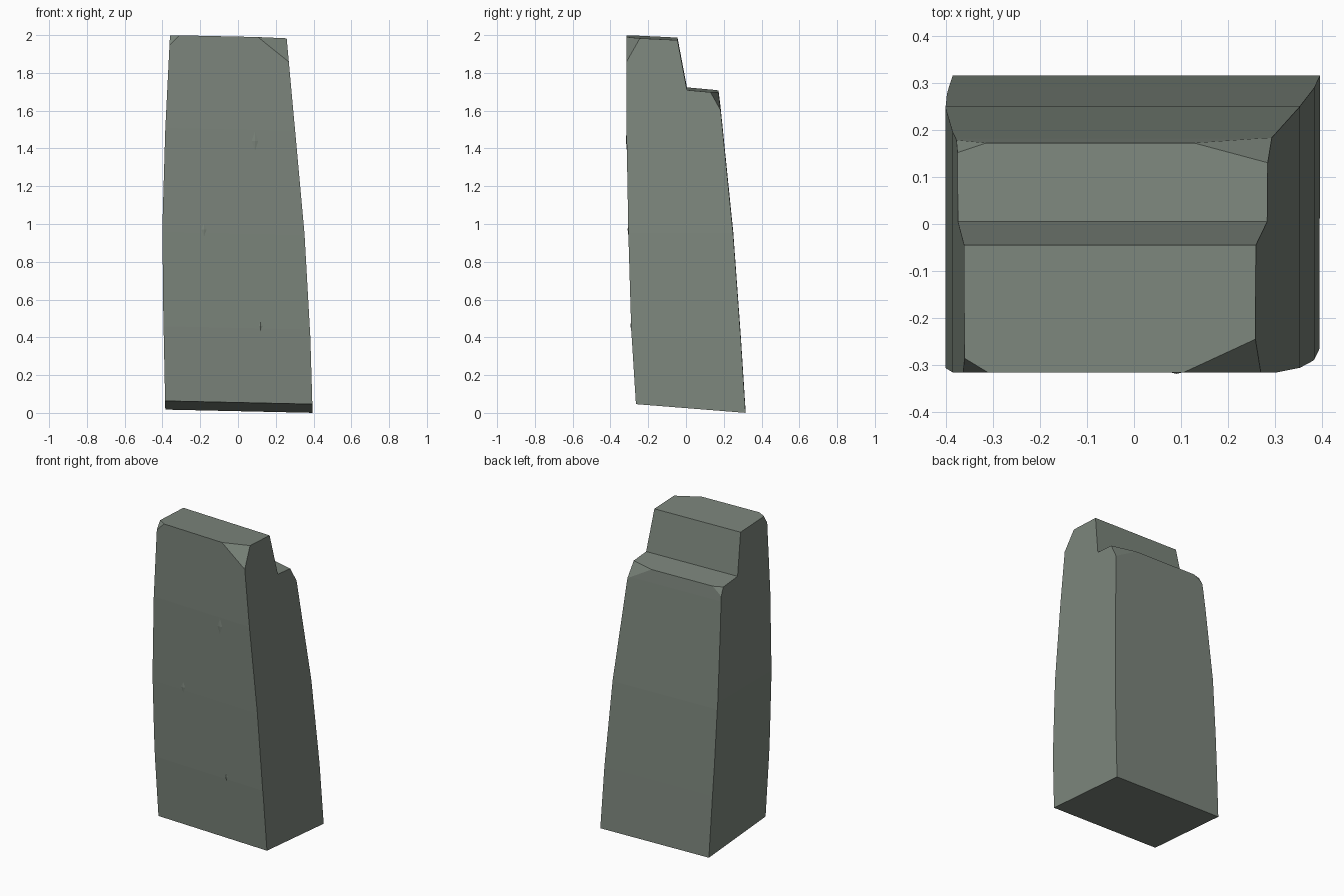
import bpy, bmesh
from mathutils import Vector

if "Cube" in bpy.data.objects:
    bpy.data.objects.remove(bpy.data.objects["Cube"])

stone_mat = bpy.data.materials.new("stone")
stone_mat.diffuse_color = (0.2, 0.235, 0.2, 1)
stone_mat.use_nodes = True
stone_mat.node_tree.nodes["Principled BSDF"].inputs["Base Color"].default_value = stone_mat.diffuse_color
CENTRE = Vector((0, 0, 1))


def finish(name, bm):
    bmesh.ops.recalc_face_normals(bm, faces=bm.faces)
    mesh = bpy.data.meshes.new(name)
    bm.to_mesh(mesh)
    bm.free()
    mesh.materials.append(stone_mat)
    obj = bpy.data.objects.new(name, mesh)
    bpy.context.collection.objects.link(obj)
    return obj


def chop(bm, a, b, c):
    """Cut off everything beyond the plane a, b, c and cap the cut."""
    a, b, c = Vector(a), Vector(b), Vector(c)
    n = (b - a).cross(c - a).normalized()
    if n.dot(a - CENTRE) < 0:
        n = -n
    bmesh.ops.bisect_plane(bm, geom=bm.verts[:] + bm.edges[:] + bm.faces[:],
                           dist=1e-5, plane_co=a, plane_no=n, clear_outer=True)
    bmesh.ops.holes_fill(bm, edges=[e for e in bm.edges if e.is_boundary], sides=0)


# Stepped side profile (y, z), extruded across x with a slight tilt
profile = [(-.265, .055), (.315, .009), (.29, .4), (.25, .95), (.182, 1.62),
           (.172, 1.70), (.005, 1.715), (-.045, 1.979), (-.315, 1.992),
           (-.315, 1.5), (-.305, .95), (-.29, .45)]
bm = bmesh.new()
rings = [[bm.verts.new((x, y, z - .022 * x)) for y, z in profile] for x in (-.6, .6)]
for ring in rings:
    bm.faces.new(ring)
for i in range(len(profile)):
    j = (i + 1) % len(profile)
    bm.faces.new((rings[0][i], rings[0][j], rings[1][j], rings[1][i]))

# Curved left and right sides
for side in ([(-.385, .02), (-.397, .6), (-.40, 1.0), (-.385, 1.5), (-.36, 2.0)],
             [(.395, 0), (.383, .4), (.352, .95), (.258, 1.98)]):
    for (x0, z0), (x1, z1) in zip(side, side[1:]):
        chop(bm, (x0, 0, z0), (x1, 0, z1), (x0, 1, z0))

# Broken corners: two at the top front, two on the back shelf
for corner in (
        ((.105, -.315, 1.99), (.26, -.247, 1.977), (.267, -.315, 1.86)),
        ((-.31, -.315, 1.999), (-.36, -.285, 1.998), (-.36, -.315, 1.95)),
        ((.283, .13, 1.698), (.12, .174, 1.697), (.29, .185, 1.60)),
        ((-.37, .153, 1.71), (-.305, .175, 1.706), (-.37, .18, 1.66))):
    chop(bm, *corner)
finish("standing_stone", bm)

# Shallow diamond chips on the front face
for x, y, z, w, h in ((.09, -.314, 1.44, .03, .09), (-.18, -.305, .97, .027, .065),
                      (.12, -.290, .46, .02, .05)):
    bm = bmesh.new()
    lean = -.03 if z < .9 else -.018
    rim = [bm.verts.new((x + dx, y + .003 + lean * dz, z + dz))
           for dx, dz in ((-w, 0), (0, -h), (w, 0), (0, h))]
    tip = bm.verts.new((x, y - .004, z))
    bm.faces.new(rim)
    for i in range(4):
        bm.faces.new((rim[i], rim[(i + 1) % 4], tip))
    finish("front_chip", bm)
